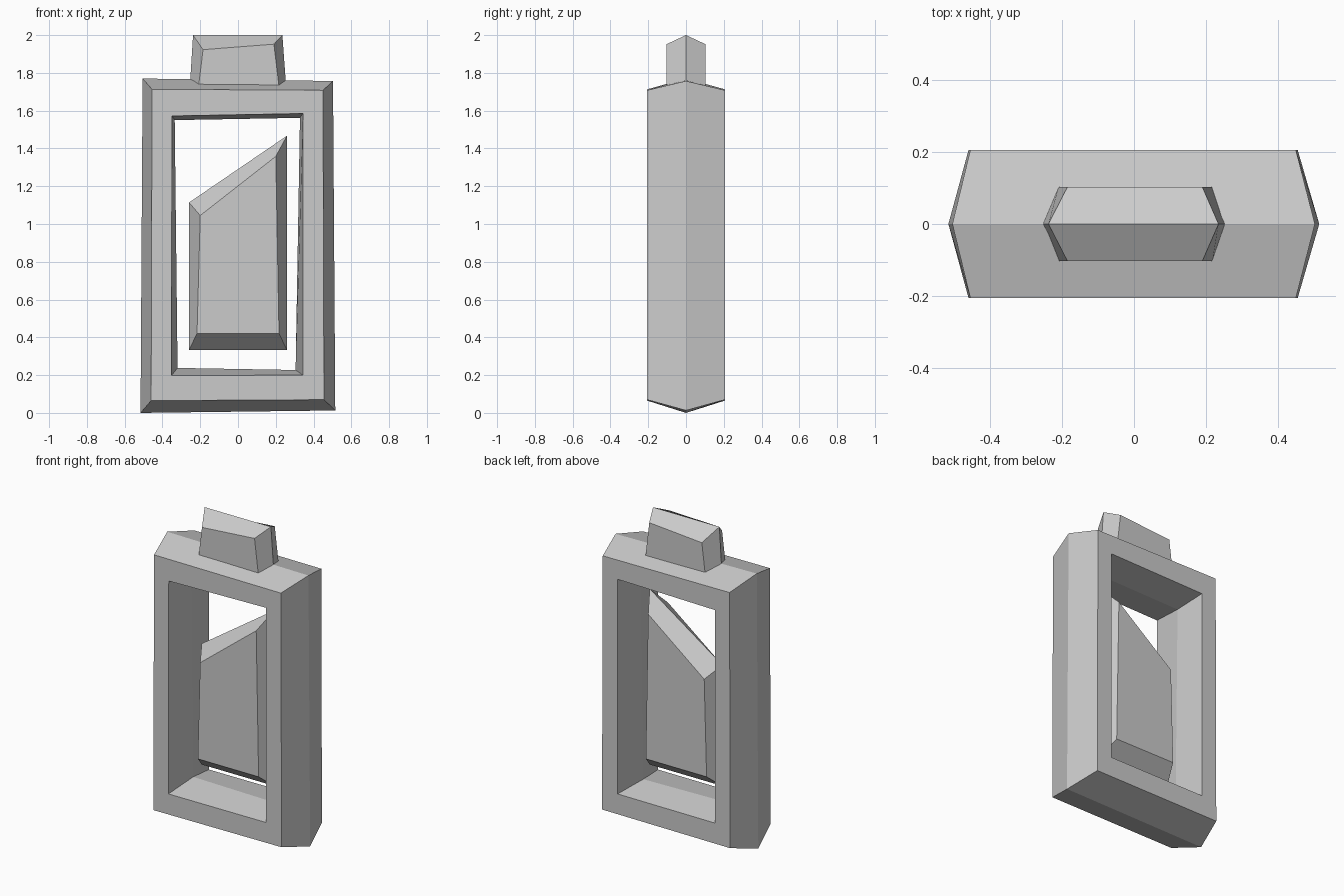
import bpy

if "Cube" in bpy.data.objects:
    bpy.data.objects.remove(bpy.data.objects["Cube"])


def add_object(name, verts, faces):
    mesh = bpy.data.meshes.new(name)
    mesh.from_pydata(verts, [], faces)
    mesh.update()
    obj = bpy.data.objects.new(name, mesh)
    bpy.context.collection.objects.link(obj)
    return obj


def layers(face, mid, depth):
    """Front, middle and mirrored back rings of an outline."""
    return [(x, y, z) for ring, y in ((face, -depth), (mid, 0), (face, depth))
            for x, z in ring]


def sides(start, n, flip=False):
    """Quads joining three consecutive rings of n points."""
    quads = []
    for r in (0, n):
        for i in range(n):
            j = (i + 1) % n
            q = (start + r + i, start + r + n + i, start + r + n + j, start + r + j)
            quads.append(q[::-1] if flip else q)
    return quads


def gem(name, face, mid, depth):
    """Solid slab whose edges taper out to a central ridge."""
    n = len(face)
    caps = [tuple(range(n)), tuple(range(3 * n - 1, 2 * n - 1, -1))]
    return add_object(name, layers(face, mid, depth), sides(0, n) + caps)


# Outlines run counter-clockwise from bottom left, as (x, z)
# Chunky frame with ridged outside and a tapering window
outer_face = [(-0.46, 0.065), (0.455, 0.07), (0.45, 1.708), (-0.455, 1.713)]
outer_mid = [(-0.516, 0.0), (0.515, 0.013), (0.503, 1.757), (-0.505, 1.77)]
inner_face = [(-0.352, 0.198), (0.344, 0.2), (0.344, 1.585), (-0.35, 1.572)]
inner_mid = [(-0.32, 0.238), (0.305, 0.227), (0.328, 1.562), (-0.335, 1.55)]
verts = layers(outer_face, outer_mid, 0.206) + layers(inner_face, inner_mid, 0.206)
faces = sides(0, 4) + sides(12, 4, flip=True)
for i in range(4):
    j = (i + 1) % 4
    faces.append((i, j, 12 + j, 12 + i))
    faces.append((8 + j, 8 + i, 20 + i, 20 + j))
add_object("frame", verts, faces)

# Floating slab with slanted top inside the window
gem("inner_slab",
    [(-0.217, 0.42), (0.217, 0.42), (0.2, 1.358), (-0.2, 1.045)],
    [(-0.259, 0.334), (0.259, 0.334), (0.259, 1.467), (-0.259, 1.114)], 0.1)

# Cap block set into the top of the frame
gem("top_block",
    [(-0.21, 1.72), (0.218, 1.72), (0.19, 1.952), (-0.185, 1.923)],
    [(-0.256, 1.71), (0.256, 1.71), (0.235, 2.0), (-0.238, 2.0)], 0.103)
